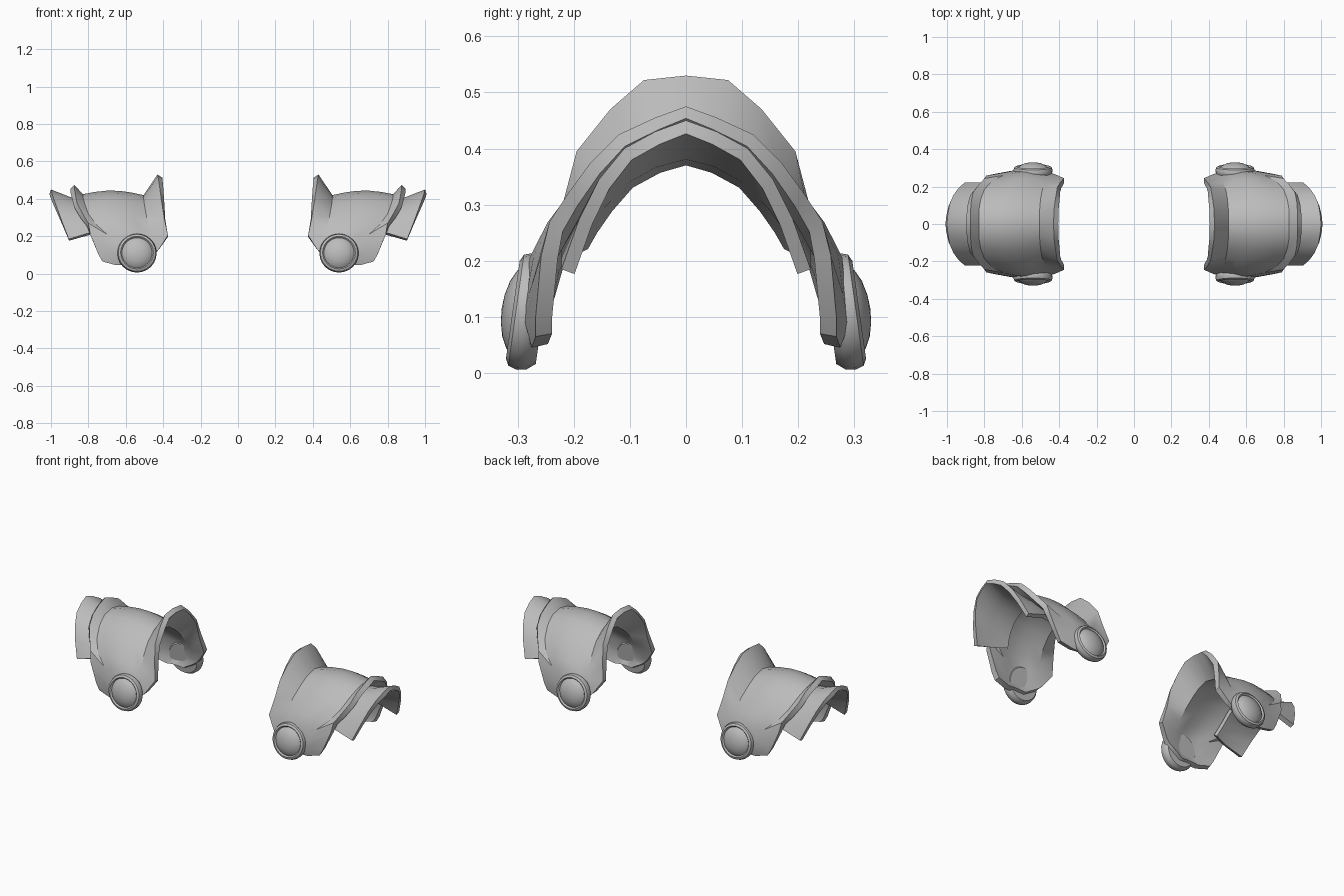
import bpy, bmesh, math
from mathutils import Matrix, Vector

if "Cube" in bpy.data.objects:
    bpy.data.objects.remove(bpy.data.objects["Cube"])

grey = bpy.data.materials.new("armour grey")
grey.diffuse_color = (0.5, 0.5, 0.5, 1)
grey.use_nodes = True
grey.node_tree.nodes["Principled BSDF"].inputs["Base Color"].default_value = grey.diffuse_color


def finish(name, bm, mirror, thickness=0):
    me = bpy.data.meshes.new(name)
    bm.to_mesh(me)
    bm.free()
    me.materials.append(grey)
    ob = bpy.data.objects.new(name, me)
    bpy.context.collection.objects.link(ob)
    if thickness:
        s = ob.modifiers.new("thickness", 'SOLIDIFY')
        s.thickness = thickness
        s.offset = -1
        s.use_even_offset = False
    m = ob.modifiers.new("mirror", 'MIRROR')
    m.use_axis = mirror
    m.use_mirror_merge = False
    bpy.ops.object.select_all(action='DESELECT')
    ob.select_set(True)
    bpy.context.view_layer.objects.active = ob
    bpy.ops.object.convert(target='MESH')
    bpy.ops.object.shade_smooth_by_angle(angle=math.radians(32))


def arch_loft(name, columns, thickness):
    """Loft half arches (crest to hem), reflected in y to full arches."""
    bm = bmesh.new()
    rows = []
    for col in columns:
        full = [(x, -y, z) for x, y, z in reversed(col[1:])] + list(col)
        rows.append([bm.verts.new(p) for p in full])
    for a, b in zip(rows, rows[1:]):
        for i in range(len(a) - 1):
            bm.faces.new((a[i], b[i], b[i + 1], a[i + 1]))
    bm.normal_update()
    # Outside faces away from the middle of the arch
    if sum(f.normal.z * f.calc_area() for f in bm.faces) < 0:
        bmesh.ops.reverse_faces(bm, faces=bm.faces[:])
    finish(name, bm, (True, False, False), thickness)


# Main shell: collar edge, collar base, shoulder end, outer rim edge
collar_tip = [(.43, 0, .53), (.428, .075, .522), (.42, .135, .47), (.41, .195, .395),
              (.395, .22, .30), (.375, .245, .205), (.42, .265, .135), (.44, .272, .11),
              (.46, .268, .085)]
collar_base = [(.505, 0, .42), (.505, .07, .405), (.50, .13, .365), (.49, .185, .31),
               (.475, .225, .25), (.46, .255, .19), (.475, .275, .13), (.52, .285, .09),
               (.53, .275, .045)]
rim_base = [(.83, 0, .425), (.83, .07, .41), (.82, .13, .375), (.80, .185, .32),
            (.76, .23, .265), (.70, .26, .21), (.665, .28, .14), (.64, .287, .09),
            (.65, .275, .045)]
rim_tip = [(.875, 0, .475), (.875, .055, .455), (.87, .12, .425), (.86, .17, .375),
           (.83, .21, .32), (.80, .243, .27), (.79, .258, .21), (.745, .268, .10),
           (.725, .268, .065)]


def bulged(t):
    """Blend collar base into rim base with an outward swell."""
    col = []
    swell = .022 * math.sin(math.pi * t)
    for k, (a, b) in enumerate(zip(collar_base, rim_base)):
        p = Vector(a).lerp(Vector(b), t)
        out = Vector((0, p.y, max(p.z - .15, 0)))
        if k < 8:
            p += out.normalized() * swell * (1 if k < 6 else .4)
        col.append(tuple(p))
    return col


shell = [collar_tip] + [bulged(i / 5) for i in range(6)] + [rim_tip]
arch_loft("shoulder_shell", shell, .03)

# Outer arm plate, tucked under the shell
plate = [
    [(.74, 0, .395), (.74, .055, .38), (.735, .11, .35), (.73, .15, .305),
     (.72, .178, .265), (.71, .195, .235)],
    [(.885, 0, .405), (.88, .06, .39), (.875, .115, .36), (.86, .165, .31),
     (.83, .20, .26), (.79, .222, .22)],
    [(1, 0, .45), (.995, .055, .43), (.985, .11, .40), (.965, .155, .345),
     (.94, .19, .275), (.905, .222, .185)],
]
arch_loft("arm_plate", plate, .025)

# Round domed bosses on the front and back tabs
profile = [(0, -.02), (.09, -.02), (.102, -.005), (.105, .012), (.1, .028), (.088, .034),
           (.081, .026), (.07, .036), (.05, .046), (.025, .052), (0, .054)]
bm = bmesh.new()
verts = [bm.verts.new((r, 0, h)) for r, h in profile]
edges = [bm.edges.new(e) for e in zip(verts, verts[1:])]
bmesh.ops.spin(bm, geom=verts + edges, cent=(0, 0, 0), axis=(0, 0, 1),
               angle=2 * math.pi, steps=24, use_merge=True)
bmesh.ops.remove_doubles(bm, verts=bm.verts[:], dist=.0005)
bmesh.ops.recalc_face_normals(bm, faces=bm.faces[:])
tilt = Matrix.Rotation(math.radians(-82), 4, 'X')
bm.transform(Matrix.Translation((.54, .275, .108)) @ tilt)
finish("round_boss", bm, (True, True, False))
